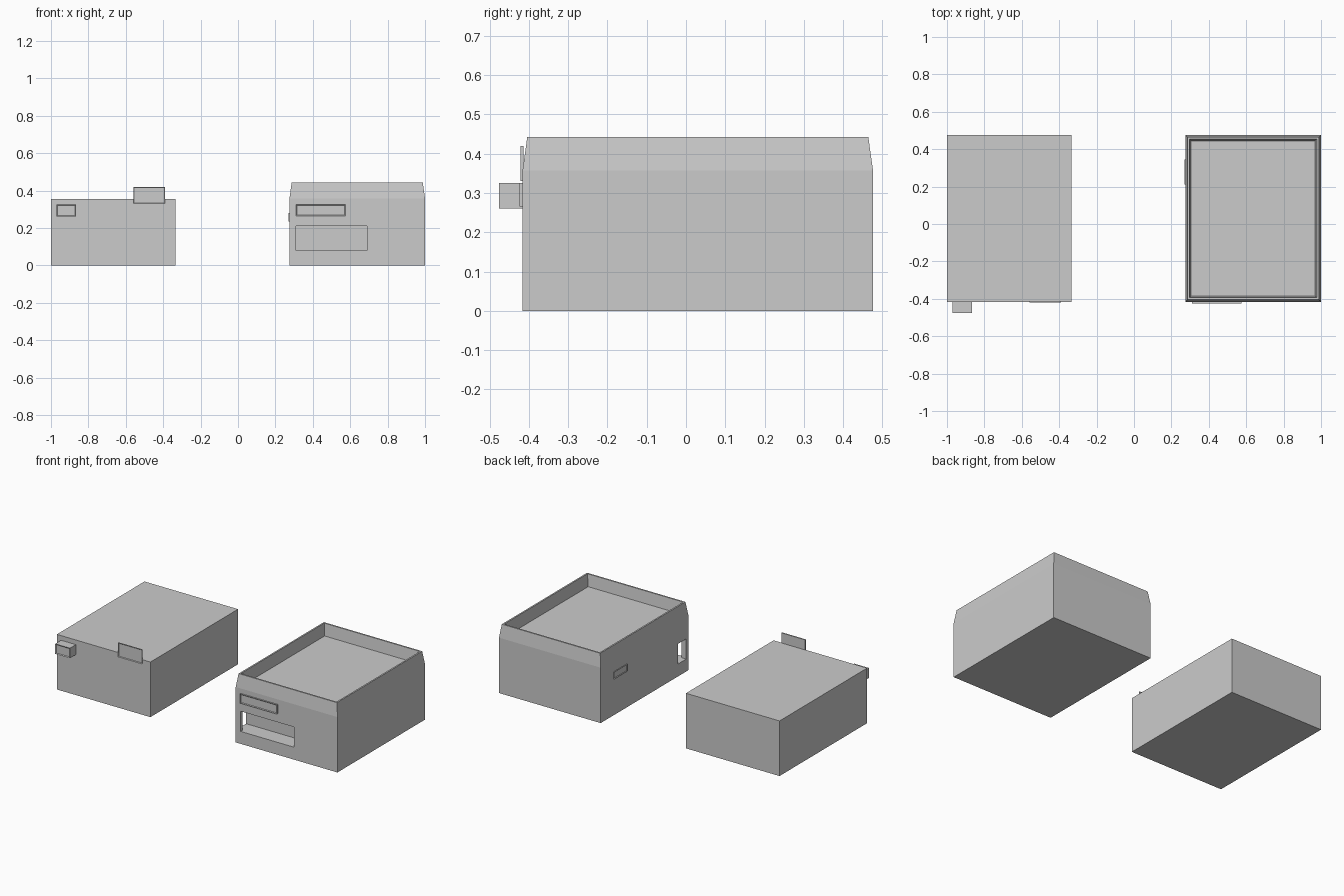
import bpy, bmesh

if "Cube" in bpy.data.objects:
    bpy.data.objects.remove(bpy.data.objects["Cube"])


def finish(name, bm):
    bmesh.ops.recalc_face_normals(bm, faces=bm.faces)
    me = bpy.data.meshes.new(name)
    bm.to_mesh(me)
    bm.free()
    ob = bpy.data.objects.new(name, me)
    bpy.context.collection.objects.link(ob)
    return ob


def box(name, x, y, z, frame=0, axis=None):
    """Box from ranges; optionally frame the face that points along axis."""
    bm = bmesh.new()
    bmesh.ops.create_cube(bm, size=1)
    for v in bm.verts:
        v.co = [r[0] if c < 0 else r[1] for c, r in zip(v.co, (x, y, z))]
    bm.normal_update()
    if axis:
        face = max(bm.faces, key=lambda f: sum(a * b for a, b in zip(f.normal, axis)))
        bmesh.ops.inset_region(bm, faces=[face], thickness=frame, depth=-0.004)
    return finish(name, bm)


def ring_tower(name, rings):
    """Closed solid from stacked rectangles (x0, x1, y0, y1, z)."""
    bm = bmesh.new()
    loops = [[bm.verts.new(p) for p in
              ((x0, y0, z), (x1, y0, z), (x1, y1, z), (x0, y1, z))]
             for x0, x1, y0, y1, z in rings]
    for a, b in zip(loops, loops[1:]):
        for i in range(4):
            j = (i + 1) % 4
            bm.faces.new((a[i], a[j], b[j], b[i]))
    bm.faces.new(loops[0])
    bm.faces.new(loops[-1])
    return finish(name, bm)


FRONT = -0.416
BACK = 0.476

# Left building with its signs
box("plain_building", (-1, -0.333), (FRONT, BACK), (0, 0.355))
box("roof_edge_sign", (-0.56, -0.39), (FRONT - 0.005, FRONT + 0.003),
    (0.33, 0.42), 0.005, (0, -1, 0))
box("hanging_sign", (-0.97, -0.865), (-0.476, FRONT + 0.002),
    (0.26, 0.325), 0.008, (0, -1, 0))

# Right building: walls, tapered parapet and sunken roof
shop = ring_tower("parapet_building", [
    (0.275, 1.0, FRONT, BACK, 0),
    (0.275, 1.0, FRONT, BACK, 0.357),
    (0.287, 0.988, FRONT + 0.012, BACK - 0.012, 0.442),
    (0.297, 0.978, FRONT + 0.022, BACK - 0.022, 0.442),
    (0.306, 0.967, FRONT + 0.031, BACK - 0.031, 0.365),
])

# Corner window recess, leaving a slim post at the corner
for name, x, y in (("front_opening_cutter", (0.31, 0.69), (-0.6, -0.31)),
                   ("side_opening_cutter", (0.2, 0.4), (-0.395, -0.311))):
    cutter = box(name, x, y, (0.08, 0.21))
    cutter.hide_render = True
    cutter.hide_viewport = True
    cutter.display_type = 'WIRE'
    mod = shop.modifiers.new(name, 'BOOLEAN')
    mod.operation = 'DIFFERENCE'
    mod.solver = 'EXACT'
    mod.object = cutter

# Signs on the right building
box("front_sign", (0.31, 0.575), (FRONT - 0.008, FRONT + 0.003),
    (0.265, 0.325), 0.007, (0, -1, 0))
box("side_sign", (0.27, 0.279), (0.21, 0.345), (0.235, 0.28), 0.005, (-1, 0, 0))
